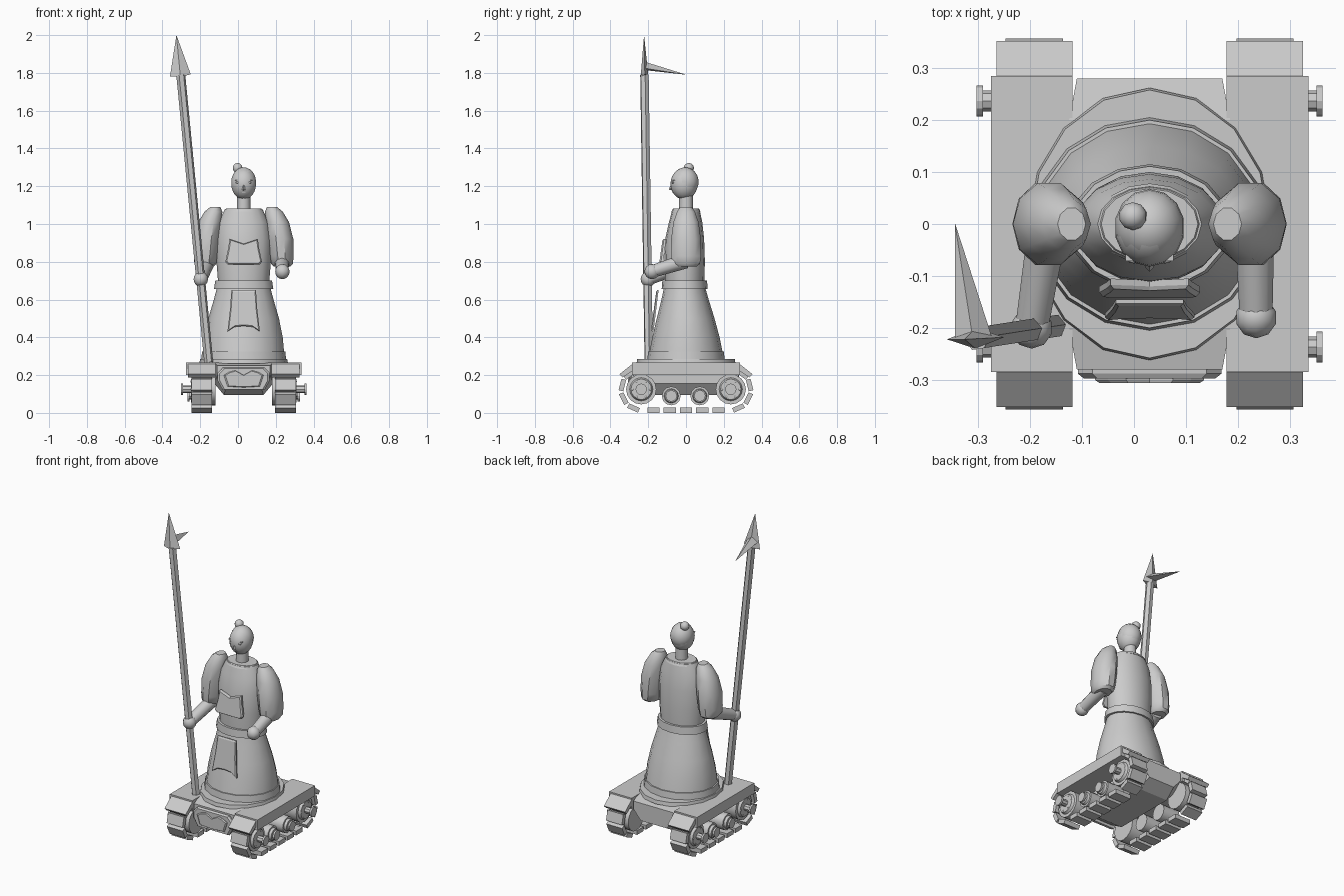
import bpy, bmesh, math
from math import sin, cos, pi
from mathutils import Vector, Matrix

if "Cube" in bpy.data.objects:
    bpy.data.objects.remove(bpy.data.objects["Cube"])

CX = 0.03  # centre line of the figure and the vehicle

grey = bpy.data.materials.new("plain_grey")
grey.use_nodes = True
grey.diffuse_color = (0.6, 0.6, 0.6, 1)
grey.node_tree.nodes["Principled BSDF"].inputs["Base Color"].default_value = (0.6, 0.6, 0.6, 1)


def finish(name, bm, smooth=0):
    bmesh.ops.recalc_face_normals(bm, faces=bm.faces)
    me = bpy.data.meshes.new(name)
    bm.to_mesh(me)
    bm.free()
    me.materials.append(grey)
    ob = bpy.data.objects.new(name, me)
    bpy.context.collection.objects.link(ob)
    if smooth:
        bpy.ops.object.select_all(action='DESELECT')
        bpy.context.view_layer.objects.active = ob
        ob.select_set(True)
        bpy.ops.object.shade_smooth_by_angle(angle=math.radians(smooth))
    return ob


def skin(name, rings, smooth=0):
    """Join rings of points into a closed skin with capped ends."""
    bm = bmesh.new()
    loops = [[bm.verts.new(p) for p in ring] for ring in rings]
    n = len(loops[0])
    for a, b in zip(loops, loops[1:]):
        for i in range(n):
            j = (i + 1) % n
            bm.faces.new((a[i], a[j], b[j], b[i]))
    bm.faces.new(loops[0])
    bm.faces.new(loops[-1])
    return finish(name, bm, smooth)


def lathe(name, rows, n=16, smooth=40):
    """rows: x, y, z, half width, half depth of each level."""
    return skin(name, [[(x + rx * cos(2 * pi * i / n), y + ry * sin(2 * pi * i / n), z)
                        for i in range(n)] for x, y, z, rx, ry in rows], smooth)


def rod(name, a, b, r1, r2, n=8, smooth=0):
    a, b = Vector(a), Vector(b)
    bm = bmesh.new()
    m = Matrix.Translation((a + b) / 2) @ (b - a).to_track_quat('Z', 'Y').to_matrix().to_4x4()
    bmesh.ops.create_cone(bm, cap_ends=True, segments=n, radius1=r1, radius2=r2,
                          depth=(b - a).length, matrix=m)
    return finish(name, bm, smooth)


def ball(name, c, r, n=10, scale=(1, 1, 1)):
    bm = bmesh.new()
    m = Matrix.Translation(c) @ Matrix.Diagonal((*scale, 1))
    bmesh.ops.create_uvsphere(bm, u_segments=n, v_segments=n - 2, radius=r, matrix=m)
    return finish(name, bm, 60)


def box(name, c, size, tilt=0):
    bm = bmesh.new()
    m = Matrix.Translation(c) @ Matrix.Rotation(tilt, 4, 'X') @ Matrix.Diagonal((*size, 1))
    bmesh.ops.create_cube(bm, size=1, matrix=m)
    return finish(name, bm)


def plate(name, half, top, bottom, y_top, y_bottom, depth):
    """Mirrored front plate from (x, z) points, leaning between two depths."""
    outline = half + [(-x, z) for x, z in reversed(half) if x > 0]
    def ring(off, k):
        mid = (top + bottom) / 2
        return [(CX + x * k, y_bottom + (y_top - y_bottom) * (z - bottom) / (top - bottom) + off,
                 mid + (z - mid) * k) for x, z in outline]
    return skin(name, [ring(0, 1), ring(-depth * 0.6, 1), ring(-depth, 0.92)])


# Vehicle hull
def hull_ring(y, w, low, high):
    cut = 0.06
    return [(CX + x, y, z) for x, z in ((-w + 0.05, low), (w - 0.05, low), (w, low + cut),
                                        (w, high), (-w, high), (-w, low + cut))]


skin("hull", [hull_ring(-0.28, 0.14, 0.14, 0.25), hull_ring(-0.2, 0.155, 0.095, 0.268),
              hull_ring(0.2, 0.155, 0.095, 0.268), hull_ring(0.28, 0.14, 0.14, 0.25)])
plate("front_panel", [(0.0, 0.24), (0.11, 0.24), (0.138, 0.21), (0.138, 0.17), (0.11, 0.12), (0, 0.12)],
      0.24, 0.12, -0.275, -0.275, 0.022)
plate("front_panel_crest", [(0.0, 0.2), (0.045, 0.225), (0.08, 0.215), (0.105, 0.2), (0.085, 0.14), (0, 0.135)],
      0.225, 0.135, -0.292, -0.292, 0.014)

# Track units
for side, label in ((1, "left"), (-1, "right")):
    def px(d):
        return CX + side * d
    box(label + "_fender", (px(0.227), 0, 0.234), (0.157, 0.57, 0.066))
    for end, tag in ((-1, "front"), (1, "rear")):
        # Sloping mudguard
        skin(f"{label}_{tag}_mudguard",
             [[(px(d), end * y, z) for y, z in ((0.28, 0.262), (0.352, 0.205), (0.335, 0.188), (0.28, 0.225))]
              for d in (0.148, 0.295)])
        # Rolling links around the end wheel
        for k, deg in enumerate((24, 64, 104, 142)):
            a = math.radians(deg)
            box(f"{label}_{tag}_end_link_{k}",
                (px(0.222), end * (0.235 + 0.105 * sin(a)), 0.122 - 0.105 * cos(a)),
                (0.11, 0.062, 0.026), end * a)
    for k in range(5):
        box(f"{label}_ground_link_{k}", (px(0.222), (k - 2) * 0.086, 0.014), (0.11, 0.064, 0.027))
    for k, (y, z, r) in enumerate(((-0.237, 0.125, 0.08), (0.237, 0.125, 0.08),
                                   (-0.078, 0.09, 0.05), (0.073, 0.09, 0.05))):
        tag = f"{label}_wheel_{k}"
        n = 16 if r > 0.06 else 12
        rod(tag, (px(0.15), y, z), (px(0.265), y, z), r, r, n, 40)
        rod(tag + "_disc", (px(0.26), y, z), (px(0.28), y, z), r * 0.8, r * 0.68, n, 30)
        hub = 0.325 if r > 0.06 else 0.29
        rod(tag + "_axle", (px(0.27), y, z), (px(hub), y, z), 0.02, 0.02, 8)
        rod(tag + "_hub", (px(hub - 0.004), y, z), (px(hub + 0.008), y, z), 0.03, 0.03, 12)
        if r > 0.06:
            for j in range(6):
                a = j * pi / 3
                ball(f"{tag}_bolt_{j}", (px(0.275), y + 0.047 * cos(a), z + 0.047 * sin(a)), 0.008, 6)

# Pedestal, robe and belt
lathe("pedestal", [(CX, 0, 0.262, 0.235, 0.262), (CX, 0, 0.285, 0.23, 0.258)])
lathe("robe_hem", [(CX, 0, 0.284, 0.225, 0.205), (CX, 0, 0.325, 0.22, 0.2)])
lathe("robe_skirt", [(CX, 0, 0.32, 0.214, 0.194), (CX, 0, 0.4, 0.207, 0.178),
                     (CX, -0.002, 0.5, 0.187, 0.153), (CX, -0.005, 0.6, 0.158, 0.125),
                     (CX, -0.007, 0.66, 0.142, 0.11)])
lathe("belt", [(CX, -0.007, 0.655, 0.157, 0.122), (CX, -0.007, 0.702, 0.15, 0.118)])
lathe("torso", [(CX, -0.007, 0.7, 0.136, 0.104), (CX, -0.007, 0.8, 0.144, 0.107),
                (CX, -0.007, 0.92, 0.146, 0.103), (CX, -0.002, 1.01, 0.132, 0.088),
                (CX, 0, 1.078, 0.1, 0.072)])
lathe("collar", [(CX, 0, 1.065, 0.103, 0.078), (CX, 0, 1.083, 0.093, 0.068)])
plate("chest_plate", [(0, 0.895), (0.03, 0.905), (0.075, 0.92), (0.082, 0.87), (0.097, 0.8), (0.085, 0.785), (0, 0.785)],
      0.92, 0.785, -0.105, -0.122, 0.02)
plate("apron", [(0, 0.65), (0.065, 0.65), (0.072, 0.55), (0.086, 0.43), (0.05, 0.455), (0, 0.46)],
      0.65, 0.43, -0.145, -0.172, 0.013)

# Head
lathe("neck", [(CX, 0, 1.06, 0.037, 0.038), (CX, 0, 1.16, 0.035, 0.036)], 12)
ball("head", (CX, -0.01, 1.213), 0.08, 14, (0.84, 0.9, 1.04))
ball("hair", (CX, -0.004, 1.223), 0.077, 14, (0.87, 0.92, 1))
ball("hair_bun", (-0.002, 0.015, 1.296), 0.027)
rod("nose", (CX, -0.083, 1.18), (CX, -0.075, 1.215), 0.009, 0.003, 4)
box("mouth", (CX, -0.068, 1.168), (0.02, 0.012, 0.005))
for s, label in ((1, "left"), (-1, "right")):
    ball(label + "_eye", (CX + s * 0.03, -0.068, 1.22), 0.01, 8, (1.3, 0.8, 0.6))
    box(label + "_eyebrow", (CX + s * 0.032, -0.065, 1.231), (0.028, 0.012, 0.004))

    # Sleeves
    lathe(label + "_sleeve", [(CX + s * d, 0, z, rx, ry) for d, z, rx, ry in (
        (0.203, 0.775, 0.045, 0.06), (0.203, 0.79, 0.058, 0.078), (0.2, 0.83, 0.064, 0.083),
        (0.193, 0.92, 0.07, 0.083), (0.178, 1.01, 0.062, 0.07), (0.16, 1.065, 0.047, 0.05),
        (0.15, 1.09, 0.027, 0.032))], 10)

# Forearms and hands
for label, elbow, hand in (("left", (0.232, 0, 0.805), (0.235, -0.18, 0.748)),
                           ("right", (-0.165, 0, 0.79), (-0.197, -0.2, 0.708))):
    rod(label + "_forearm", elbow, hand, 0.04, 0.033, 10, 50)
    ball(label + "_hand", hand, 0.04)

# Spear with a leaf point and a side spike
rod("spear_shaft", (-0.155, -0.197, 0.268), (-0.303, -0.22, 1.79), 0.024, 0.024, 6)


def spike(name, base, tip):
    bm = bmesh.new()
    vs = [bm.verts.new(p) for p in base]
    t = bm.verts.new(tip)
    bm.faces.new(vs)
    for i in range(len(vs)):
        bm.faces.new((vs[i], vs[(i + 1) % len(vs)], t))
    return finish(name, bm)


spike("spear_point", [(-0.36, -0.222, 1.782), (-0.305, -0.24, 1.78), (-0.25, -0.218, 1.792),
                      (-0.305, -0.2, 1.79)], (-0.326, -0.222, 2.0))
spike("spear_side_spike", [(-0.345, -0.222, 1.825), (-0.31, -0.222, 1.86), (-0.272, -0.222, 1.825),
                           (-0.31, -0.222, 1.815)], (-0.345, 0.003, 1.79))
